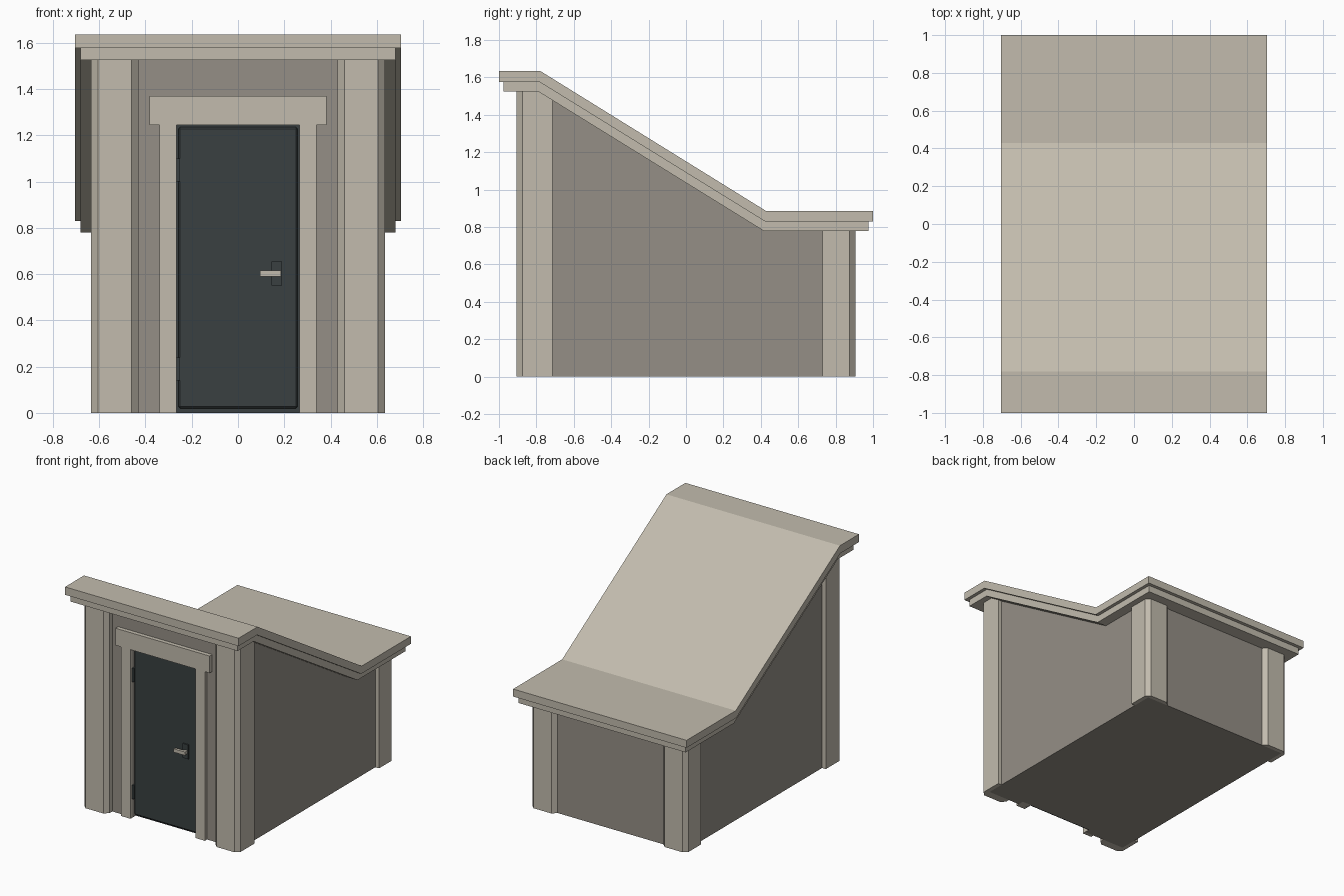
import bpy, bmesh
from mathutils import Vector

if "Cube" in bpy.data.objects:
    bpy.data.objects.remove(bpy.data.objects["Cube"])


def material(name, rgb):
    m = bpy.data.materials.new(name)
    m.diffuse_color = (*rgb, 1)
    m.use_nodes = True
    m.node_tree.nodes["Principled BSDF"].inputs["Base Color"].default_value = m.diffuse_color
    return m


TRIM = material("pale stone trim", (0.54, 0.50, 0.42))
WALL = material("grey plaster wall", (0.30, 0.275, 0.24))
DOOR = material("dark door", (0.041, 0.051, 0.053))


def prism(name, pts, axis, a, b, mat, bevel=0):
    """Extrude a 2D profile from a to b along the given axis."""
    place = {"x": lambda p, t: (t, p[0], p[1]),
             "y": lambda p, t: (p[0], t, p[1]),
             "z": lambda p, t: (p[0], p[1], t)}[axis]
    bm = bmesh.new()
    face = bm.faces.new([bm.verts.new(place(p, a)) for p in pts])
    ext = bmesh.ops.extrude_face_region(bm, geom=[face])
    move = Vector(place((0, 0), b - a))
    bmesh.ops.translate(bm, vec=move, verts=[g for g in ext["geom"] if isinstance(g, bmesh.types.BMVert)])
    bmesh.ops.recalc_face_normals(bm, faces=bm.faces)
    if bevel:
        bmesh.ops.bevel(bm, geom=bm.edges[:], offset=bevel, segments=1, affect="EDGES")
    me = bpy.data.meshes.new(name)
    bm.to_mesh(me)
    bm.free()
    me.materials.append(mat)
    ob = bpy.data.objects.new(name, me)
    bpy.context.collection.objects.link(ob)
    return ob


def box(name, x0, x1, y0, y1, z0, z1, mat, bevel=0):
    return prism(name, [(x0, z0), (x1, z0), (x1, z1), (x0, z1)], "y", y0, y1, mat, bevel)


# Two stacked roof layers, each a bent slab
roof_top = [(-1, 1.635), (-0.78, 1.635), (0.43, 0.885), (1, 0.885)]
roof_mid = [(1, 0.83), (0.423, 0.83), (-0.785, 1.577), (-1, 1.577)]
prism("roof_slab", roof_top + roof_mid, "x", -0.705, 0.705, TRIM)
prism("roof_lower_slab",
      [(-0.975, 1.577), (-0.785, 1.577), (0.423, 0.83), (0.975, 0.83),
       (0.975, 0.78), (0.415, 0.78), (-0.79, 1.525), (-0.975, 1.525)],
      "x", -0.68, 0.68, TRIM)

# Main wall block, its top tucked into the roof
FRONT, BACK = -0.845, 0.875
prism("wall_block", [(-0.80, 0), (BACK, 0), (BACK, 0.80), (0.415, 0.80), (-0.79, 1.545), (-0.80, 1.545)],
      "x", -0.605, 0.605, WALL)
# Front wall with the door opening
prism("front_wall", [(-0.605, 0), (-0.265, 0), (-0.265, 1.245), (0.265, 1.245), (0.265, 0),
                     (0.605, 0), (0.605, 1.545), (-0.605, 1.545)], "y", FRONT, -0.80, WALL)

# Corner posts with chamfered corners
for s, side in ((-1, "left"), (1, "right")):
    for y, step, wall, top, end in ((-0.905, -0.715, FRONT, 1.53, "front"), (0.905, 0.73, BACK, 0.80, "back")):
        cy = y * 0.875 / 0.905
        pts = [(0.46, y), (0.605, y), (0.635, cy), (0.635, step), (0.605, step), (0.605, wall)]
        pts += [(0.43, wall), (0.43, cy)] if wall != cy and end == "front" else [(0.43, wall)]
        prism(f"{end}_{side}_post", [(s * px, py) for px, py in pts], "z", 0, top, TRIM)
    # Door jambs
    box(f"{side}_door_jamb", min(s * 0.265, s * 0.34), max(s * 0.265, s * 0.34), -0.87, -0.80, 0, 1.245, TRIM)

# Lintel over the door
box("door_lintel", -0.382, 0.382, -0.875, -0.81, 1.245, 1.37, TRIM)

# Door leaf and dark recess behind it
box("door_recess", -0.265, 0.265, -0.808, -0.80, 0, 1.245, DOOR)
box("door_leaf", -0.258, 0.258, -0.84, -0.806, 0.02, 1.236, DOOR, bevel=0.008)

# Hinges on the left edge
for i, z in enumerate((0.19, 1.05)):
    box(f"hinge_{i + 1}", -0.265, -0.25, -0.852, -0.83, z - 0.05, z + 0.05, DOOR)

# Handle plate, stem and lever
box("handle_plate", 0.145, 0.19, -0.849, -0.838, 0.55, 0.655, DOOR)
box("handle_stem", 0.16, 0.184, -0.865, -0.845, 0.592, 0.613, TRIM)
box("handle_lever", 0.095, 0.186, -0.882, -0.862, 0.59, 0.615, TRIM)
